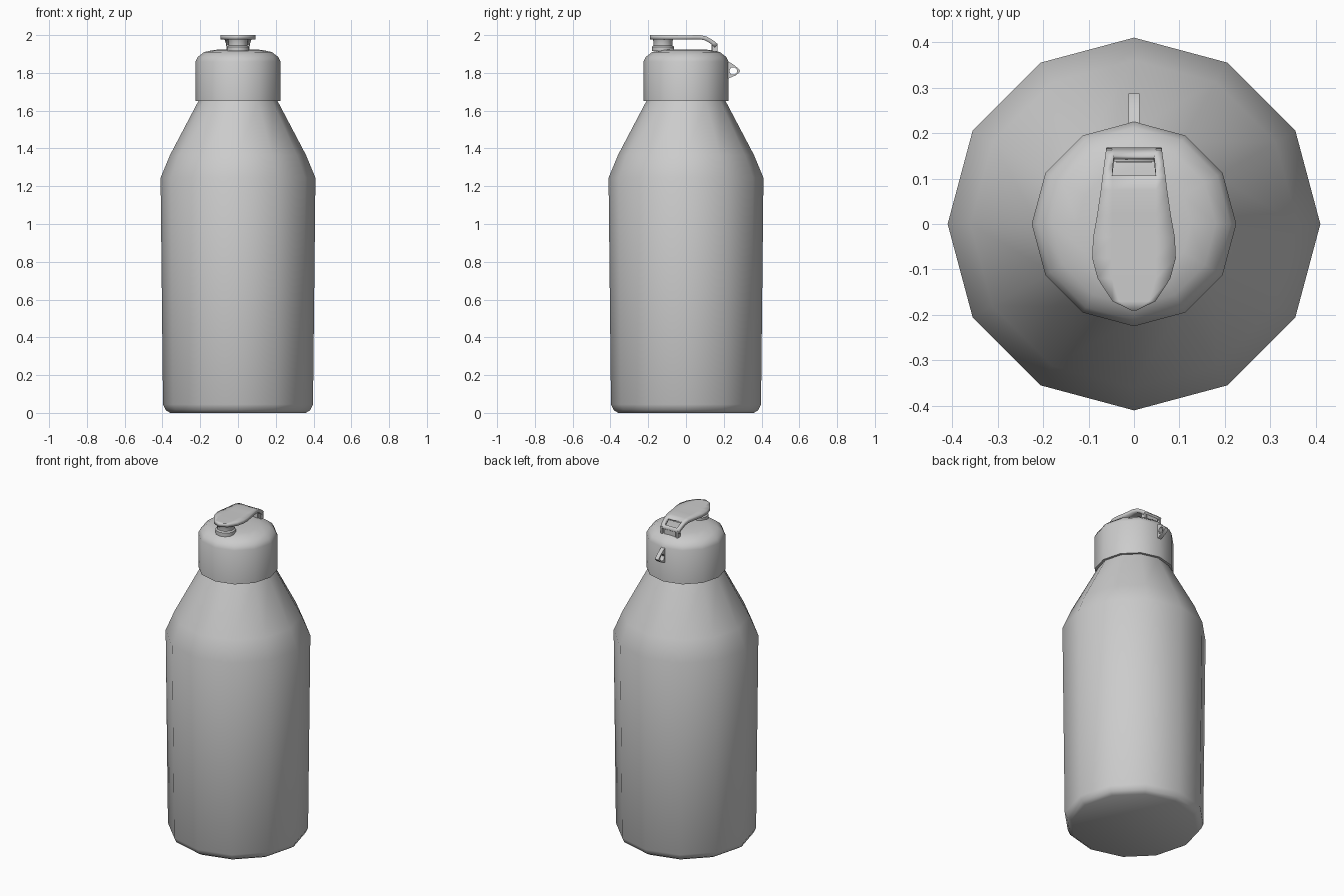
import bpy, bmesh, math

if "Cube" in bpy.data.objects:
    bpy.data.objects.remove(bpy.data.objects["Cube"])


def finish(name, bm, angle=42):
    bmesh.ops.remove_doubles(bm, verts=bm.verts[:], dist=1e-5)
    bmesh.ops.recalc_face_normals(bm, faces=bm.faces[:])
    me = bpy.data.meshes.new(name)
    bm.to_mesh(me)
    bm.free()
    ob = bpy.data.objects.new(name, me)
    bpy.context.collection.objects.link(ob)
    bpy.ops.object.select_all(action='DESELECT')
    ob.select_set(True)
    bpy.context.view_layer.objects.active = ob
    bpy.ops.object.shade_smooth_by_angle(angle=math.radians(angle))
    return ob


def lathe(name, profile, sides=12, y=0.0, angle=42):
    """Closed turned shape from (radius, z) points, with flat end caps."""
    bm = bmesh.new()
    rings = []
    for r, z in profile:
        rings.append([bm.verts.new((r * math.cos(2 * math.pi * i / sides),
                                    y + r * math.sin(2 * math.pi * i / sides), z))
                      for i in range(sides)])
    for a, b in zip(rings, rings[1:]):
        for i in range(sides):
            j = (i + 1) % sides
            bm.faces.new((a[i], a[j], b[j], b[i]))
    bm.faces.new(rings[0][::-1])
    bm.faces.new(rings[-1])
    return finish(name, bm, angle)


def box(name, x, y, z):
    bm = bmesh.new()
    bmesh.ops.create_cube(bm, size=1)
    for v in bm.verts:
        v.co = [lo + (c + 0.5) * (hi - lo) for c, (lo, hi) in zip(v.co, (x, y, z))]
    return finish(name, bm, 30)


# Bottle and screw cap
lathe("bottle_body", [(0.36, 0), (0.383, 0.015), (0.397, 0.045), (0.41, 1.245),
                      (0.36, 1.365), (0.21, 1.65)], angle=50)
lathe("cap", [(0.2, 1.65), (0.225, 1.65), (0.225, 1.86), (0.212, 1.885),
              (0.18, 1.91), (0.125, 1.922), (0.06, 1.925)], angle=50)

# Spout under the strap
lathe("spout", [(0.058, 1.915), (0.058, 1.938), (0.05, 1.945),
                (0.05, 1.965), (0.056, 1.982)], y=-0.122)

# Flip strap: stations of (y, half width, top z), hole left open near the hinge
stations = [(-0.19, 0.006, 2.0), (-0.17, 0.047, 2.0), (-0.12, 0.08, 2.0),
            (-0.075, 0.092, 2.0), (-0.03, 0.09, 1.999), (0.02, 0.081, 1.999),
            (0.075, 0.073, 2.0), (0.107, 0.069, 1.993), (0.13, 0.066, 1.981),
            (0.152, 0.063, 1.966), (0.168, 0.061, 1.95)]
bm = bmesh.new()
rows = []
for y, w, z in stations:
    h = min(0.048, 0.7 * w)
    rows.append([bm.verts.new((x, y, z)) for x in (-w, -h, h, w)])
for k, (a, b) in enumerate(zip(rows, rows[1:])):
    for i in range(3):
        if i == 1 and k in (7, 8):
            continue
        bm.faces.new((a[i], a[i + 1], b[i + 1], b[i]))
strap = finish("flip_strap", bm, 35)
mod = strap.modifiers.new("thickness", 'SOLIDIFY')
mod.thickness = 0.022
mod.offset = -1

# Hinge: side legs and centre post
for side, s in (("left", -1), ("right", 1)):
    xs = sorted((s * 0.048, s * 0.06))
    box("hinge_leg_" + side, xs, (0.138, 0.166), (1.912, 1.955))
box("hinge_post", (-0.04, 0.04), (0.135, 0.16), (1.908, 1.95))

# Carry loop on the back of the cap, with a round eye
outer = [(0.21, 1.765), (0.235, 1.775), (0.262, 1.786), (0.28, 1.8), (0.287, 1.81),
         (0.28, 1.82), (0.262, 1.836), (0.235, 1.855), (0.21, 1.862), (0.21, 1.812)]
bm = bmesh.new()
loops = []
for x in (-0.012, 0.012):
    o = [bm.verts.new((x, y, z)) for y, z in outer]
    inner = []
    for y, z in outer:
        a = math.atan2(z - 1.81, y - 0.25)
        inner.append(bm.verts.new((x, 0.25 + 0.021 * math.cos(a), 1.81 + 0.021 * math.sin(a))))
    loops.append((o, inner))
(o0, i0), (o1, i1) = loops
for k in range(len(outer)):
    j = (k + 1) % len(outer)
    for a, b in ((o0, i0), (i0, i1), (i1, o1), (o1, o0)):
        bm.faces.new((a[k], a[j], b[j], b[k]))
finish("carry_loop", bm, 35)
